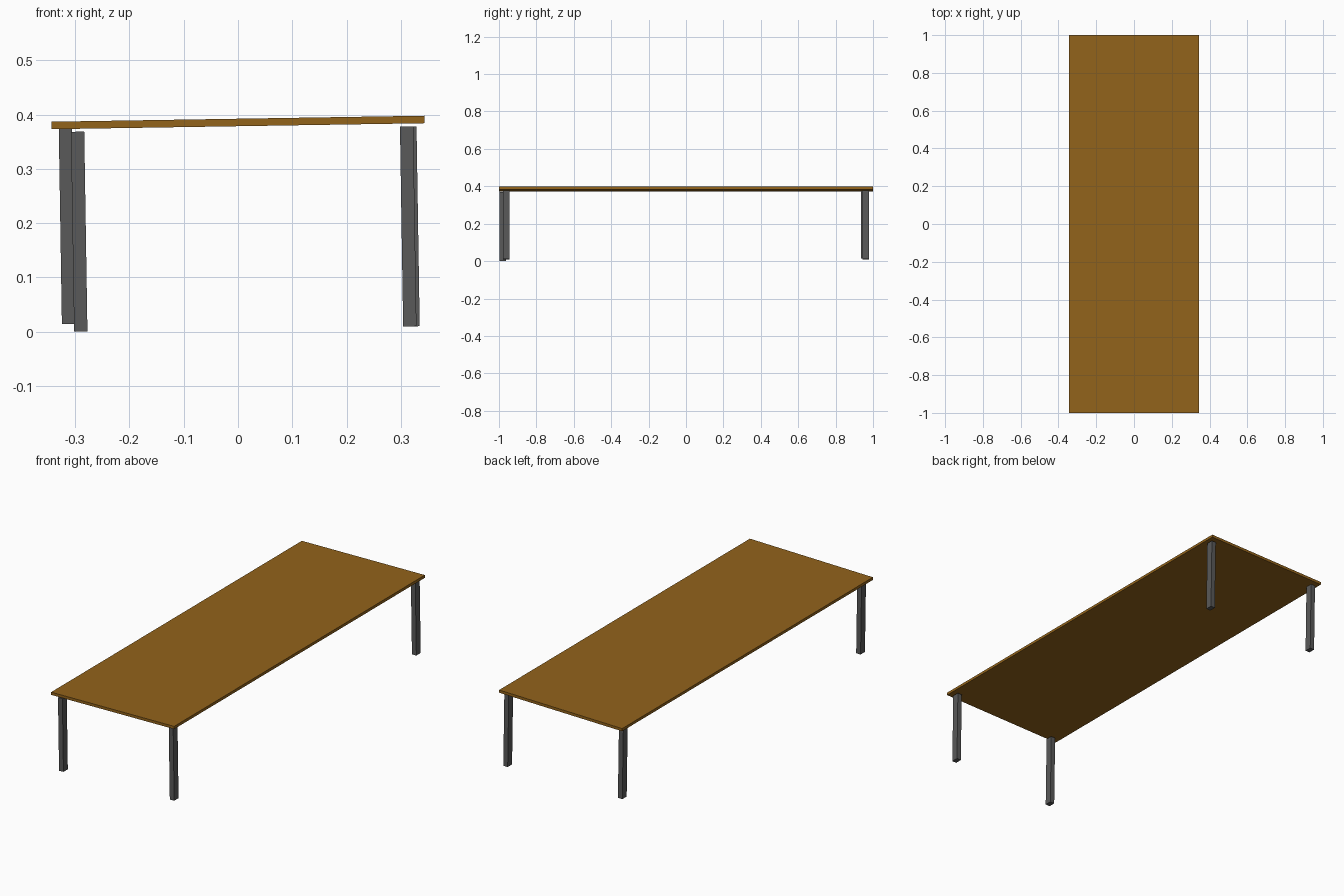
import bpy
from mathutils import Matrix

if "Cube" in bpy.data.objects:
    bpy.data.objects.remove(bpy.data.objects["Cube"])

TILT = -0.016  # the whole table leans slightly sideways


def material(name, color):
    mat = bpy.data.materials.new(name)
    mat.diffuse_color = color
    mat.use_nodes = True
    mat.node_tree.nodes["Principled BSDF"].inputs["Base Color"].default_value = mat.diffuse_color
    return mat


def box(name, center, size, mat):
    bpy.ops.mesh.primitive_cube_add(size=1, location=center, rotation=(0, TILT, 0))
    obj = bpy.context.object
    obj.name = name
    obj.data.transform(Matrix.Diagonal((*size, 1)))
    obj.data.materials.append(mat)
    return obj


wood = material("wood", (0.29, 0.125, 0.011, 1))
metal = material("dark_metal", (0.1, 0.1, 0.1, 1))

# Thin table top
box("table_top", (0, 0, 0.3855), (0.687, 2.0, 0.0138), wood)

# Four slightly uneven legs: centre x, centre y, bottom z, top z
legs = {
    "front_left_leg": (-0.2925, -0.979, 0.0003, 0.3685),
    "back_left_leg": (-0.315, 0.954, 0.0145, 0.3735),
    "front_right_leg": (0.3135, -0.961, 0.010, 0.378),
    "back_right_leg": (0.3195, 0.962, 0.010, 0.378),
}
for name, (x, y, bottom, top) in legs.items():
    box(name, (x, y, (bottom + top) / 2), (0.0245, 0.035, top - bottom), metal)
